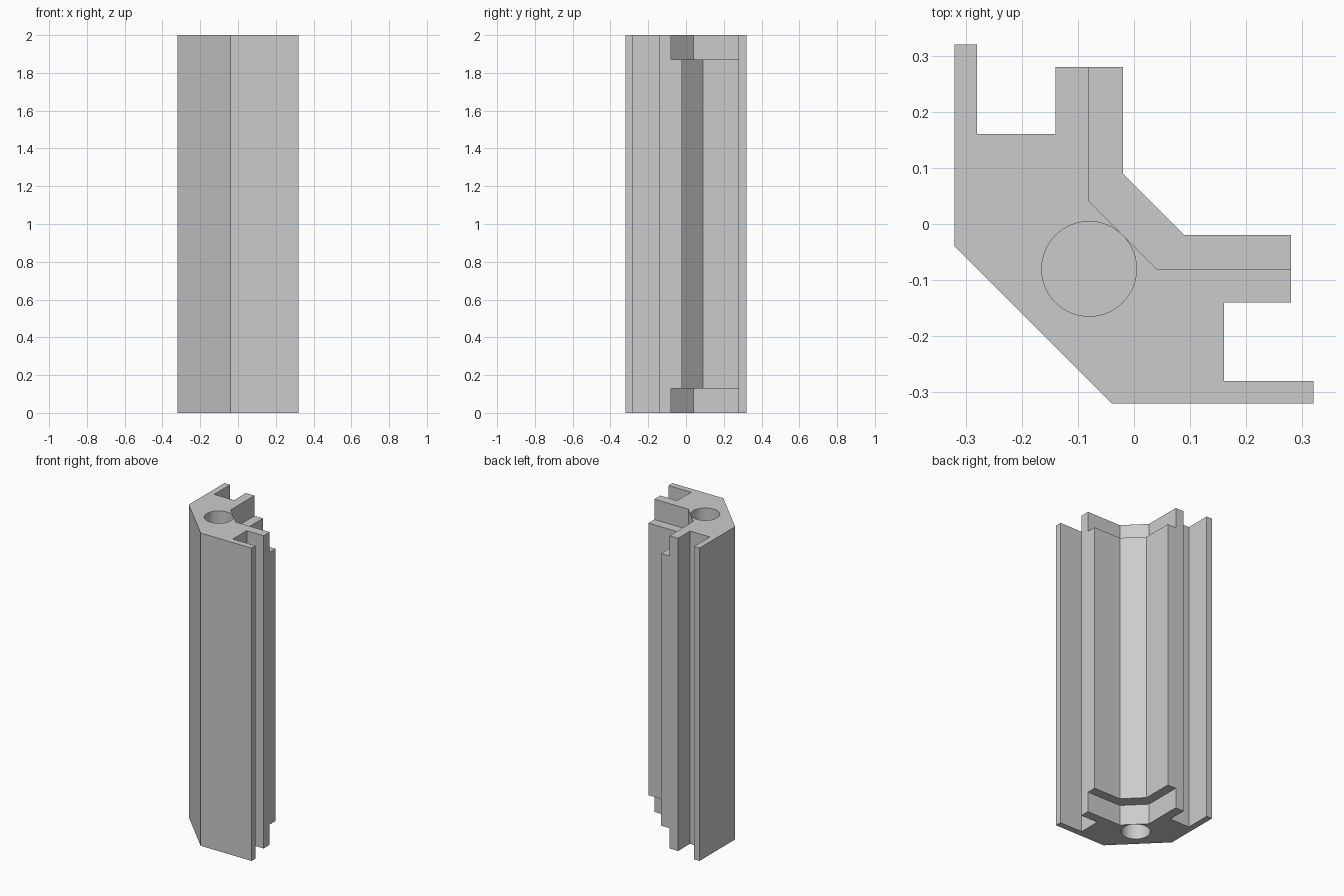
import bpy
import bmesh

cube = bpy.data.objects.get("Cube")
if cube:
    bpy.data.objects.remove(cube, do_unlink=True)

LENGTH = 2.0
END_CUT = 0.13
HOLE_CENTRE = -0.08
HOLE_RADIUS = 0.0845
HOLE_DEPTH = 0.5

grey = bpy.data.materials.new("plain grey")
grey.use_nodes = True
colour = (0.6, 0.6, 0.6, 1.0)
grey.diffuse_color = colour
grey.node_tree.nodes["Principled BSDF"].inputs["Base Color"].default_value = colour


def mirrored(half):
    """Complete a profile by reflecting it across the x = y diagonal."""
    return half + [(y, x) for x, y in reversed(half)]


def prism(name, outline, bottom, top):
    bm = bmesh.new()
    face = bm.faces.new([bm.verts.new((x, y, bottom)) for x, y in outline])
    grown = bmesh.ops.extrude_face_region(bm, geom=[face])["geom"]
    verts = [v for v in grown if isinstance(v, bmesh.types.BMVert)]
    bmesh.ops.translate(bm, verts=verts, vec=(0, 0, top - bottom))
    bmesh.ops.recalc_face_normals(bm, faces=bm.faces)
    mesh = bpy.data.meshes.new(name)
    bm.to_mesh(mesh)
    bm.free()
    mesh.materials.append(grey)
    obj = bpy.data.objects.new(name, mesh)
    bpy.context.collection.objects.link(obj)
    return obj


def cut(target, cutter):
    cutter.hide_render = True
    mod = target.modifiers.new("cut", "BOOLEAN")
    mod.operation = "DIFFERENCE"
    mod.solver = "EXACT"
    mod.object = cutter
    bpy.context.view_layer.objects.active = target
    bpy.ops.object.modifier_apply(modifier=mod.name)
    bpy.data.objects.remove(cutter, do_unlink=True)


# Corner post with a thin outer lip, a slot and a thick inner rib on each side
post = prism("corner_post", mirrored([
    (-0.32, -0.04), (-0.32, 0.32), (-0.28, 0.32), (-0.28, 0.16),
    (-0.14, 0.16), (-0.14, 0.28), (-0.02, 0.28), (-0.02, 0.09),
]), 0, LENGTH)

# Inner ribs stepped back, and a blind screw hole, at both ends
step = mirrored([(0.5, 0.5), (-0.08, 0.5), (-0.08, 0.04)])
step.pop()
for end, inward in ((0, 1), (LENGTH, -1)):
    outside = end - inward * 0.1
    low, high = sorted((outside, end + inward * END_CUT))
    cut(post, prism("end_step_cutter", step, low, high))

    low, high = sorted((outside, end + inward * HOLE_DEPTH))
    bpy.ops.mesh.primitive_cylinder_add(
        vertices=64, radius=HOLE_RADIUS, depth=high - low,
        location=(HOLE_CENTRE, HOLE_CENTRE, (low + high) / 2))
    hole = bpy.context.object
    hole.name = "screw_hole_cutter"
    hole.data.materials.append(grey)
    cut(post, hole)

# Smooth hole walls, crisp corners
bpy.ops.object.select_all(action="DESELECT")
post.select_set(True)
bpy.context.view_layer.objects.active = post
bpy.ops.object.shade_smooth_by_angle(angle=0.5)
